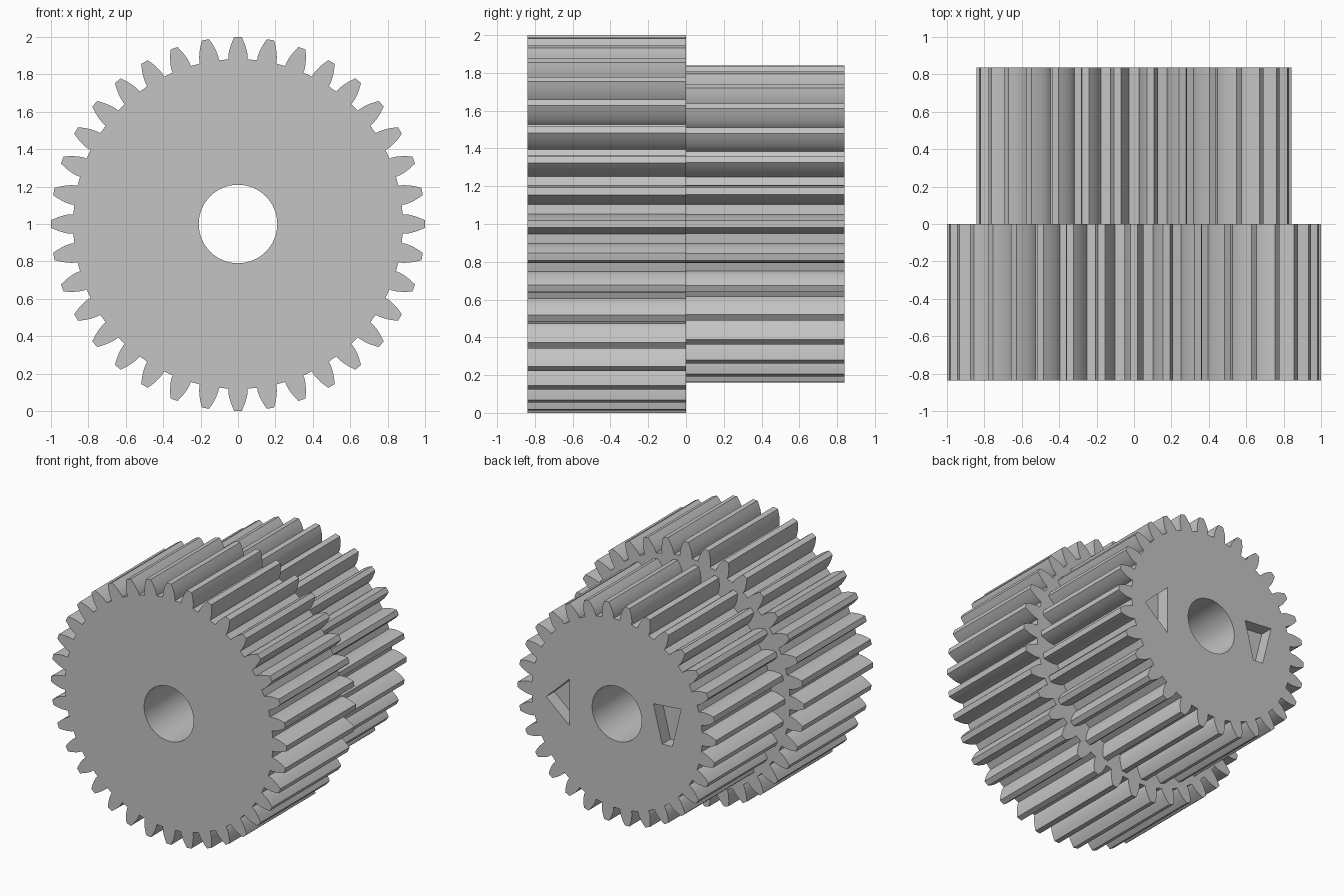
import bpy, bmesh
from math import pi, sin, cos, tan, acos, radians

cube = bpy.data.objects.get("Cube")
if cube:
    bpy.data.objects.remove(cube, do_unlink=True)

MODULE = 1 / 19
HALF_LENGTH = 0.838
BORE_RADIUS = 0.21
POCKET_DEPTH = 0.1

grey = bpy.data.materials.new("plain_grey")
grey.use_nodes = True
colour = (0.55, 0.55, 0.55, 1)
grey.diffuse_color = colour
grey.node_tree.nodes["Principled BSDF"].inputs["Base Color"].default_value = colour


def prism(name, outline, y0, y1):
    """Extrude an (x, z) outline, centred at height 1, from y0 to y1."""
    bm = bmesh.new()
    face = bm.faces.new([bm.verts.new((x, y0, z + 1)) for x, z in outline])
    ext = bmesh.ops.extrude_face_region(bm, geom=[face])
    moved = [v for v in ext["geom"] if isinstance(v, bmesh.types.BMVert)]
    bmesh.ops.translate(bm, verts=moved, vec=(0, y1 - y0, 0))
    bmesh.ops.recalc_face_normals(bm, faces=bm.faces)
    mesh = bpy.data.meshes.new(name)
    bm.to_mesh(mesh)
    bm.free()
    mesh.materials.append(grey)
    obj = bpy.data.objects.new(name, mesh)
    bpy.context.collection.objects.link(obj)
    return obj


def circle(radius, count):
    return [(radius * cos(2 * pi * i / count), radius * sin(2 * pi * i / count))
            for i in range(count)]


def gear_outline(teeth, steps=6):
    """Involute spur gear with a tooth centred on +x."""
    pitch = MODULE * teeth / 2
    tip, root = pitch + MODULE, pitch - 1.25 * MODULE
    pressure = radians(20)
    base = pitch * cos(pressure)
    start = max(base, root)

    def half_angle(r):
        a = acos(min(1, base / r))
        return pi / (2 * teeth) + tan(pressure) - pressure - (tan(a) - a)

    flank = [(root, half_angle(start))] if root < base else []
    for i in range(steps + 1):
        r = start + (tip - start) * i / steps
        flank.append((r, half_angle(r)))
    tooth = [(r, -a) for r, a in flank] + [(r, a) for r, a in reversed(flank)]
    return [(r * cos(a + 2 * pi * t / teeth), r * sin(a + 2 * pi * t / teeth))
            for t in range(teeth) for r, a in tooth]


def cut(obj, cutter):
    cutter.hide_render = True
    mod = obj.modifiers.new("cut", 'BOOLEAN')
    mod.operation = 'DIFFERENCE'
    mod.solver = 'EXACT'
    mod.object = cutter
    bpy.ops.object.select_all(action='DESELECT')
    bpy.context.view_layer.objects.active = obj
    obj.select_set(True)
    bpy.ops.object.modifier_apply(modifier=mod.name)
    bpy.data.objects.remove(cutter, do_unlink=True)


# Large front gear and small rear gear on one axis
large_gear = prism("large_front_gear", gear_outline(36), -HALF_LENGTH, 0)
small_gear = prism("small_rear_gear", gear_outline(30), 0, HALF_LENGTH)

# Shaft bore through both
for gear in (large_gear, small_gear):
    cut(gear, prism("bore_cutter", circle(BORE_RADIUS, 64), -1, 1))

# Shallow pockets in the rear face
triangle = [(0.40, 0.16), (0.40, -0.20), (0.60, -0.03)]
taper = [(-0.31, 0.16), (-0.545, 0.18), (-0.47, -0.125), (-0.385, -0.13)]
for outline in (triangle, taper):
    cut(small_gear, prism("pocket_cutter", outline, HALF_LENGTH - POCKET_DEPTH, 1))

# Smooth bore and flanks, crisp edges
for gear in (large_gear, small_gear):
    bpy.ops.object.select_all(action='DESELECT')
    bpy.context.view_layer.objects.active = gear
    gear.select_set(True)
    bpy.ops.object.shade_smooth_by_angle(angle=radians(25))
